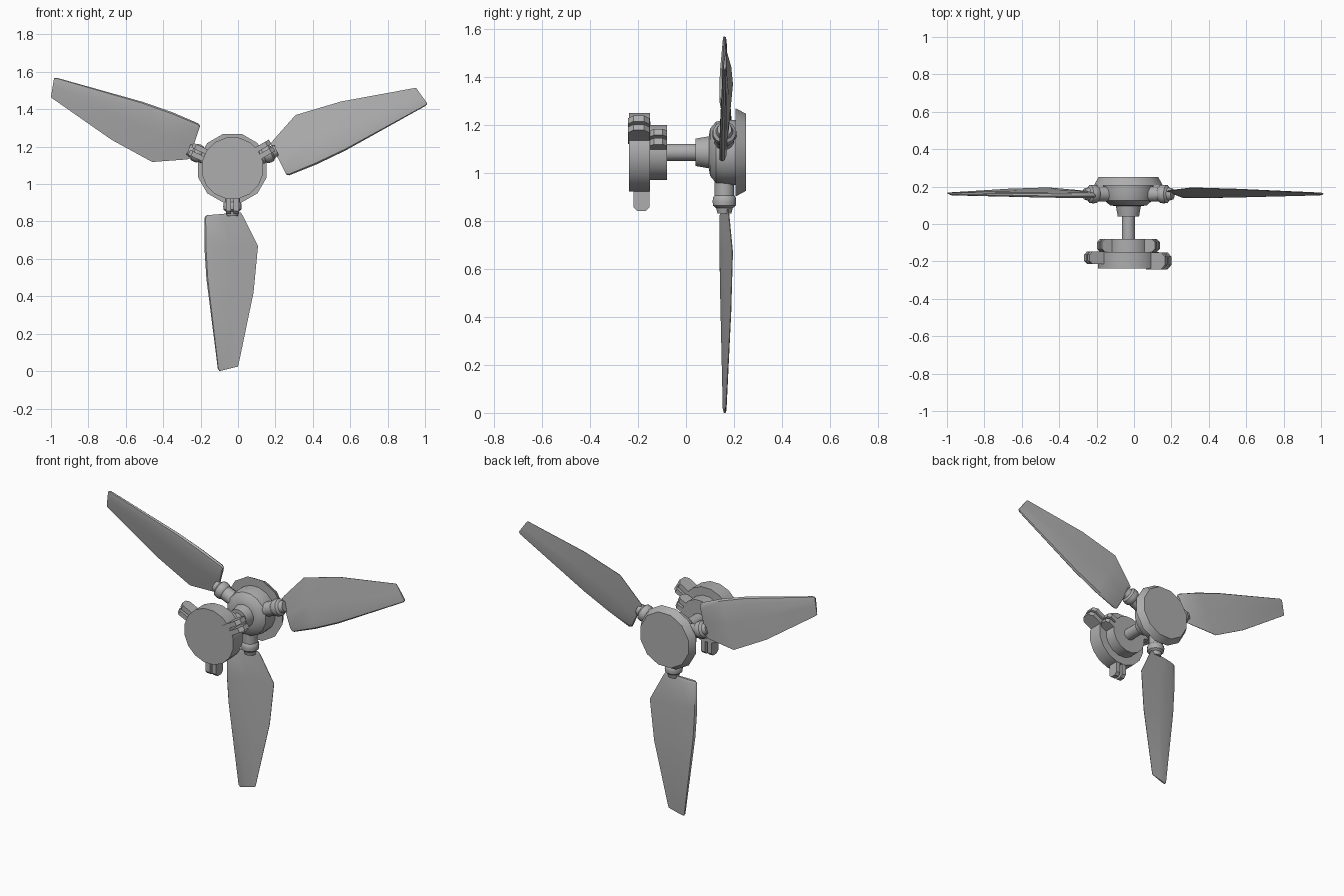
import bpy, bmesh, math
from mathutils import Matrix, Vector

if "Cube" in bpy.data.objects:
    bpy.data.objects.remove(bpy.data.objects["Cube"])

CX, CZ = -0.03, 1.085          # rotor axis
BLADE_Y = 0.16

grey = bpy.data.materials.new("grey_metal")
grey.diffuse_color = (0.42, 0.42, 0.42, 1)
grey.use_nodes = True
grey.node_tree.nodes["Principled BSDF"].inputs["Base Color"].default_value = grey.diffuse_color


def finish(name, bm, angle=35):
    bmesh.ops.remove_doubles(bm, verts=bm.verts, dist=1e-5)
    bmesh.ops.recalc_face_normals(bm, faces=bm.faces)
    me = bpy.data.meshes.new(name)
    bm.to_mesh(me)
    bm.free()
    me.materials.append(grey)
    ob = bpy.data.objects.new(name, me)
    bpy.context.collection.objects.link(ob)
    bpy.ops.object.select_all(action='DESELECT')
    ob.select_set(True)
    bpy.context.view_layer.objects.active = ob
    bpy.ops.object.shade_smooth_by_angle(angle=math.radians(angle))
    return ob


def loft(bm, rings):
    """Closed skin through rings of equal point count, capped at both ends."""
    vs = [[bm.verts.new(p) for p in ring] for ring in rings]
    n = len(vs[0])
    for a, b in zip(vs, vs[1:]):
        for i in range(n):
            j = (i + 1) % n
            bm.faces.new((a[i], a[j], b[j], b[i]))
    bm.faces.new(vs[0])
    bm.faces.new(vs[-1][::-1])


def turned(bm, profile, sides, matrix):
    """Profile of (radius, height) turned about local z."""
    loft(bm, [[matrix @ Vector((r * math.cos(t), r * math.sin(t), h))
               for t in [2 * math.pi * (i + 0.5) / sides for i in range(sides)]]
              for r, h in profile])


def spoke(deg, y):
    """Local x across, local y along the axis, local -z outwards; 0 = down."""
    return (Matrix.Translation((CX, y, CZ))
            @ Matrix.Rotation(math.radians(-deg), 4, 'Y'))


# local z -> world y, so profile heights are y positions
AXIS = Matrix.Translation((CX, 0, CZ)) @ Matrix.Rotation(-math.pi / 2, 4, 'X')


def axial(name, profile, sides):
    bm = bmesh.new()
    turned(bm, profile, sides, AXIS)
    finish(name, bm)


# parts turned about the rotor axis
axial("hub", [(.058, .04), (.068, .095), (.1, .1), (.13, .125),
              (.138, .16), (.138, .215)], 16)
axial("back_plate", [(.190, .207), (.166, .25)], 12)
axial("shaft", [(.036, -.1), (.036, .06)], 16)
axial("motor_rear", [(.117, -.16), (.117, -.08)], 16)
axial("motor_front", [(.167, -.238), (.167, -.15)], 16)

# blade sections: leading (u, r), trailing (u, r), leading y, trailing y, thickness
SECTIONS = [
    ((-.140, .252), (.045, .236), -.010, .015, .016),
    ((-.149, .265), (.058, .258), -.010, .019, .030),
    ((-.150, .420), (.137, .415), -.011, .034, .032),
    ((-.139, .590), (.113, .665), -.009, .027, .028),
    ((-.078, 1.072), (.033, 1.050), .000, .007, .016),
    ((-.070, 1.085), (.029, 1.061), .001, .006, .010),
]
# chord position and half-thickness factor
FOIL = [(0, .0), (.03, .35), (.15, .5), (.5, .36), (1, .05)]

for deg, side, length in ((0, "bottom", 1), (112, "right", 1.01), (247, "left", .982)):
    m = spoke(deg, BLADE_Y)
    bm = bmesh.new()
    rings = []
    for (u0, r0), (u1, r1), y0, y1, th in SECTIONS:
        def point(t, off):
            return m @ Vector((u0 + (u1 - u0) * t, y0 + (y1 - y0) * t + off * th,
                               -(r0 + (r1 - r0) * t) * length))
        rings.append([point(t, -h) for t, h in FOIL]
                     + [point(t, h) for t, h in FOIL[:0:-1]])
    loft(bm, rings)
    finish("blade_" + side, bm)

    # socket with a rounded collar at the blade root
    bm = bmesh.new()
    flip = m @ Matrix.Rotation(math.pi, 4, 'X')
    turned(bm, [(.042, .1), (.042, .18), (.049, .188), (.051, .205),
                (.049, .222), (.036, .232), (.03, .255)], 12, flip)
    finish("blade_socket_" + side, bm)


def lug(name, deg, y, inner, outer, half):
    """Pair of plates with pointed, chamfered ends."""
    m = spoke(deg, y)
    c = half * 0.5
    outline = [(-half, inner), (half, inner), (half, outer - c),
               (half - c, outer), (c - half, outer), (-half, outer - c)]
    bm = bmesh.new()
    for s in (-1, 1):
        loft(bm, [[m @ Vector((s * .021 + w, a, -r)) for a, r in outline]
                  for w in (-.014, .014)])
    finish(name, bm, 20)


# motor lugs
lug("front_lug_bottom", 0, -.185, .13, .245, .033)
lug("front_lug_right", 120, -.197, .13, .245, .045)
lug("front_lug_left", 245, -.18, .13, .245, .033)
lug("rear_lug_right", 113, -.115, .08, .168, .035)
lug("rear_lug_left", 247, -.115, .08, .168, .035)
